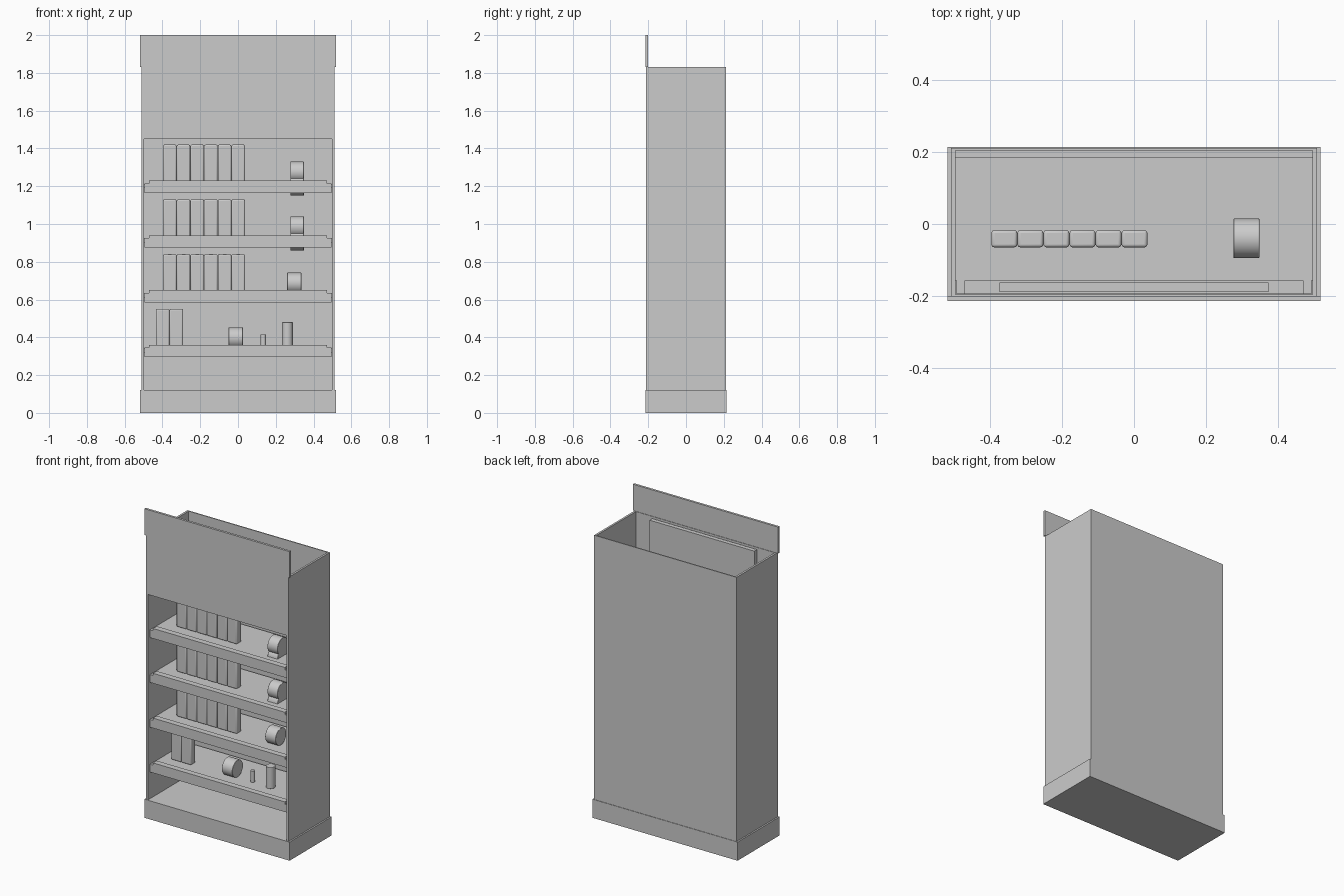
import bpy, math

if "Cube" in bpy.data.objects:
    bpy.data.objects.remove(bpy.data.objects["Cube"])

grey = bpy.data.materials.new("plain_grey")
grey.diffuse_color = (0.6, 0.6, 0.6, 1)
grey.use_nodes = True
grey.node_tree.nodes["Principled BSDF"].inputs["Base Color"].default_value = grey.diffuse_color


def box(name, x0, x1, y0, y1, z0, z1, bevel=0.0):
    bpy.ops.mesh.primitive_cube_add(size=1, location=((x0 + x1) / 2, (y0 + y1) / 2, (z0 + z1) / 2))
    o = bpy.context.object
    o.name = name
    o.scale = (x1 - x0, y1 - y0, z1 - z0)
    bpy.ops.object.transform_apply(location=False, rotation=False, scale=True)
    o.data.materials.append(grey)
    if bevel:
        m = o.modifiers.new("rounding", 'BEVEL')
        m.width = bevel
        m.segments = 3
        bpy.ops.object.shade_smooth_by_angle(angle=math.radians(40))
    return o


def cylinder(name, radius, depth, loc, along_x=False):
    rot = (0, math.pi / 2, 0) if along_x else (0, 0, 0)
    bpy.ops.mesh.primitive_cylinder_add(vertices=48, radius=radius, depth=depth, location=loc, rotation=rot)
    o = bpy.context.object
    o.name = name
    o.data.materials.append(grey)
    m = o.modifiers.new("rounding", 'BEVEL')
    m.width = 0.002
    m.segments = 2
    m.limit_method = 'ANGLE'
    bpy.ops.object.shade_smooth_by_angle(angle=math.radians(40))


# Cabinet shell, open at the top
box("plinth", -0.52, 0.52, -0.215, 0.215, 0, 0.12)
for side, s in (("left", -1), ("right", 1)):
    a, b = sorted((s * 0.51, s * 0.497))
    box(side + "_wall", a, b, -0.212, 0.212, 0.12, 1.83)
box("back_wall", -0.497, 0.497, 0.205, 0.212, 0.12, 1.83)
box("upper_front_panel", -0.497, 0.497, -0.212, -0.197, 1.45, 1.83)
box("header_board", -0.52, 0.52, -0.215, -0.20, 1.83, 2.0)
box("inner_panel", -0.375, 0.375, -0.19, -0.163, 1.48, 1.82)

# Shelves with front lips and goods
BY = -0.04
for i, z in enumerate((1.165, 0.875, 0.585, 0.295)):
    top = z + 0.047
    n = str(i + 1)
    box("shelf_" + n, -0.497, 0.497, -0.157, 0.185, z + 0.025, top)
    box("shelf_lip_" + n, -0.472, 0.472, -0.195, -0.157, z, z + 0.065)
    for s in (-1, 1):
        a, b = sorted((s * 0.472, s * 0.495))
        box("lip_end_" + n, a, b, -0.195, -0.157, z, z + 0.05)
    # row of cartons
    start, count = (-0.397, 6) if i < 3 else (-0.435, 2)
    for k in range(count):
        x = start + k * 0.0725
        box("carton_" + n, x, x + 0.0718, -0.065, -0.017, top, z + 0.255, 0.008)
    # rolls, stacked in pairs on the upper two shelves
    if i < 2:
        cylinder("lower_roll_" + n, 0.055, 0.072, (0.313, BY, z + 0.04), True)
        cylinder("upper_roll_" + n, 0.055, 0.072, (0.313, BY, z + 0.11), True)
    else:
        cylinder("roll_" + n, 0.055, 0.075, (0.298 if i == 2 else -0.012, BY, z + 0.102), True)

# Small and large tubs on the lowest shelf
cylinder("small_tube", 0.014, 0.073, (0.134, BY, 0.3785))
cylinder("large_tube", 0.0285, 0.138, (0.2615, BY, 0.411))
